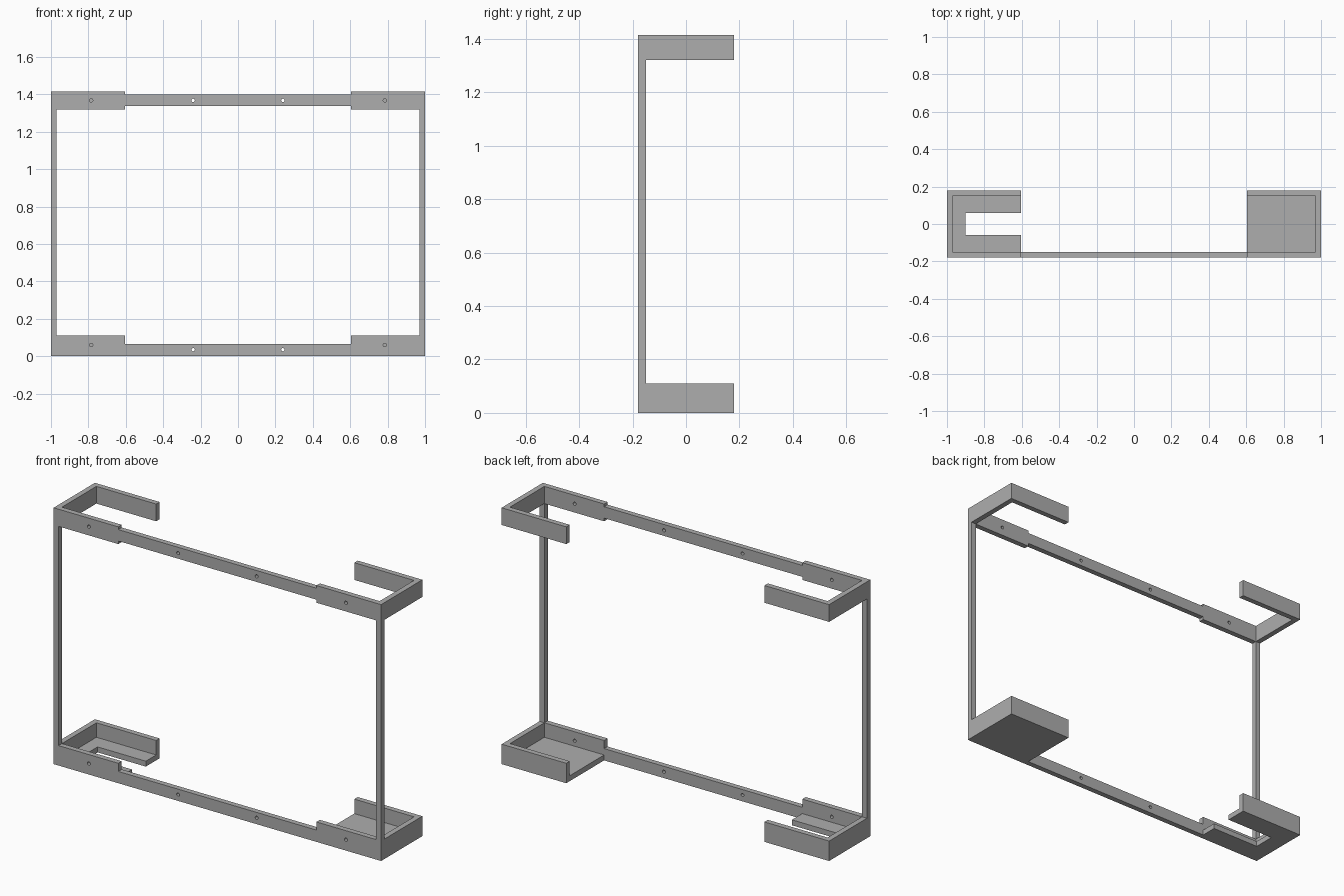
import bpy
from math import pi

cube = bpy.data.objects.get("Cube")
if cube:
    bpy.data.objects.remove(cube)

# Main dimensions
HALF_X, HALF_Y, HEIGHT = 1.0, 0.18, 1.415
WALL = 0.03
INNER_X = 0.605            # where the end brackets stop
TRAY_H, COLLAR_Z = 0.11, 1.32
FRONT = -HALF_Y + WALL     # inner face of the front wall

grey = bpy.data.materials.new("plain grey")
grey.use_nodes = True
colour = (0.42, 0.42, 0.42, 1)
grey.diffuse_color = colour
grey.node_tree.nodes["Principled BSDF"].inputs["Base Color"].default_value = colour


def box(name, x, y, z):
    """Box from (min, max) ranges; x may be given in either order."""
    ranges = [sorted(r) for r in (x, y, z)]
    bpy.ops.mesh.primitive_cube_add(size=1, location=[sum(r) / 2 for r in ranges])
    ob = bpy.context.object
    ob.name = name
    ob.scale = [r[1] - r[0] for r in ranges]
    bpy.ops.object.transform_apply(location=False, rotation=False, scale=True)
    ob.data.materials.append(grey)
    return ob


def hole(x, z):
    """Round cutter through the front wall only."""
    bpy.ops.mesh.primitive_cylinder_add(
        vertices=20, radius=0.009, depth=WALL * 3,
        location=(x, -HALF_Y + WALL / 2, z), rotation=(pi / 2, 0, 0))
    ob = bpy.context.object
    ob.name = "hole_cutter"
    ob.data.materials.append(grey)
    return ob


def cut(target, cutters):
    for cutter in cutters:
        cutter.hide_render = True
        mod = target.modifiers.new("cut", 'BOOLEAN')
        mod.operation = 'DIFFERENCE'
        mod.solver = 'EXACT'
        mod.object = cutter
        bpy.context.view_layer.objects.active = target
        bpy.ops.object.modifier_apply(modifier=mod.name)
        bpy.data.objects.remove(cutter)


def bracket(name, side, z, pocket_floor, hole_z, slot=False):
    """Three-walled end bracket, open towards the middle."""
    ob = box(name, (side * INNER_X, side * HALF_X), (-HALF_Y, HALF_Y), z)
    open_x = side * (INNER_X - 0.1)
    cutters = [box("pocket_cutter", (open_x, side * (HALF_X - WALL)),
                   (FRONT, -FRONT), (pocket_floor, z[1] + 0.1)),
               hole(side * 0.785, hole_z)]
    if slot:
        cutters.append(box("slot_cutter", (open_x, side * 0.9),
                           (-0.06, 0.06), (-0.1, z[1])))
    cut(ob, cutters)


# End trays, collars and posts
for side, label in ((1, "left"), (-1, "right")):
    bracket(label + "_tray", side, (0, TRAY_H), WALL, 0.06, slot=side < 0)
    bracket(label + "_collar", side, (COLLAR_Z, HEIGHT), COLLAR_Z - 0.1, 1.368)
    box(label + "_post", (side * (HALF_X - WALL), side * HALF_X),
        (-HALF_Y, FRONT), (TRAY_H, COLLAR_Z))

# Long front rails with screw holes
for label, z, hole_z in (("bottom", (0, 0.065), 0.035), ("top", (1.337, 1.4), 1.368)):
    rail = box(label + "_rail", (-INNER_X, INNER_X), (-HALF_Y, FRONT), z)
    cut(rail, [hole(s * 0.24, hole_z) for s in (-1, 1)])
